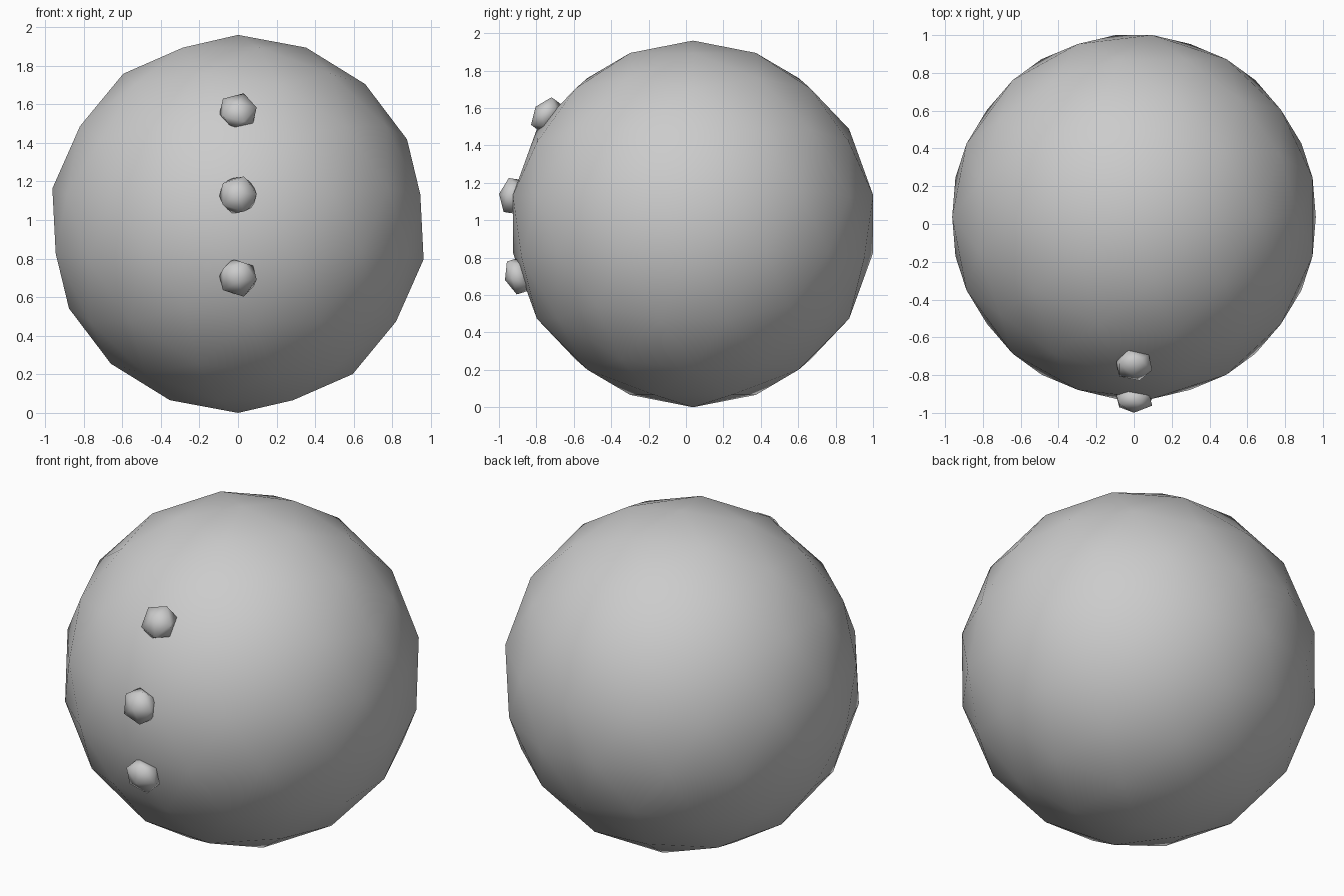
import bpy, bmesh, math
from mathutils import Vector, Matrix

if "Cube" in bpy.data.objects:
    bpy.data.objects.remove(bpy.data.objects["Cube"])

RADIUS = 0.98
CENTRE = Vector((0, 0.0375, 0.98))
ARC = math.atan(2)  # angle spanned by one icosahedron edge


def geodesic(name, freq, matrix):
    """Icosahedron with every edge split into freq equal arcs."""
    base, bm = bmesh.new(), bmesh.new()
    bmesh.ops.create_icosphere(base, subdivisions=1, radius=1)
    for face in base.faces:
        a, b, c = (v.co.normalized() for v in face.verts)
        grid = {}
        for i in range(freq + 1):
            for j in range(freq + 1 - i):
                w = [math.sin(ARC * n / freq) for n in (freq - i - j, i, j)]
                grid[i, j] = bm.verts.new((a * w[0] + b * w[1] + c * w[2]).normalized())
        for i in range(freq):
            for j in range(freq - i):
                bm.faces.new((grid[i, j], grid[i + 1, j], grid[i, j + 1]))
                if i + j < freq - 1:
                    bm.faces.new((grid[i + 1, j], grid[i + 1, j + 1], grid[i, j + 1]))
    base.free()
    bmesh.ops.remove_doubles(bm, verts=bm.verts, dist=0.001)
    bm.transform(matrix)
    bmesh.ops.recalc_face_normals(bm, faces=bm.faces)
    for f in bm.faces:
        f.smooth = True
    mesh = bpy.data.meshes.new(name)
    bm.to_mesh(mesh)
    bm.free()
    obj = bpy.data.objects.new(name, mesh)
    bpy.context.collection.objects.link(obj)


# Large ball
geodesic("ball", 3, Matrix.Translation(CENTRE) @ Matrix.Scale(RADIUS, 4))

# Three flattened buttons lying on the front of the ball
for n, z in enumerate((1.565, 1.13, 0.70)):
    e = math.asin((z - CENTRE.z) / RADIUS)
    pos = CENTRE + RADIUS * Vector((0, -math.cos(e), math.sin(e)))
    geodesic(f"button_{n + 1}", 1,
             Matrix.Translation(pos)
             @ Matrix.Rotation(math.pi / 2 - e, 4, 'X')
             @ Matrix.Diagonal((0.108, 0.108, 0.069, 1)))
